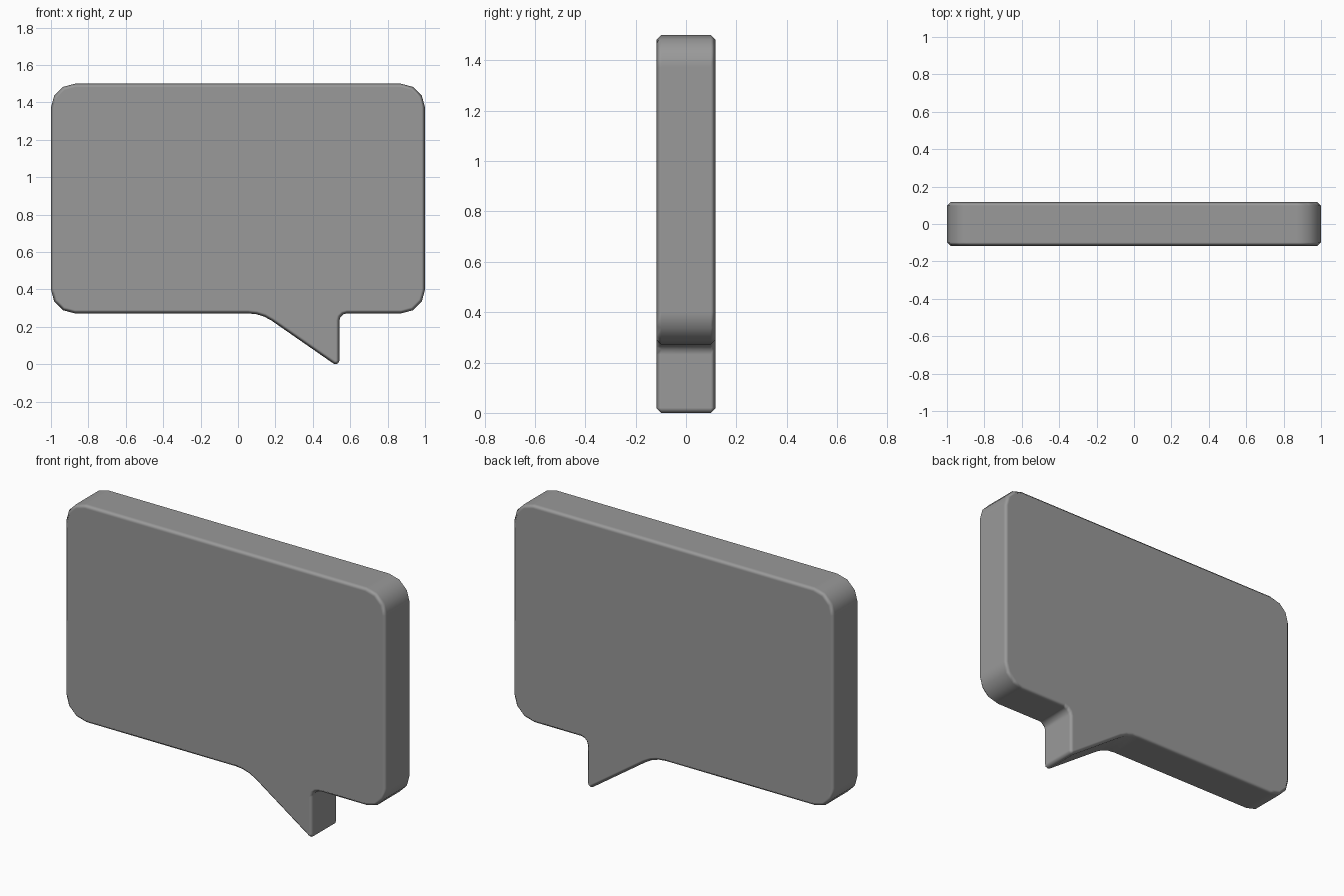
import bpy, bmesh
from math import cos, sin, radians

if "Cube" in bpy.data.objects:
    bpy.data.objects.remove(bpy.data.objects["Cube"])

HALF_DEPTH = 0.117
CHAMFER = 0.019
LEFT, RIGHT, BOTTOM, TOP, R = -1.0, 1.0, 0.272, 1.5, 0.128


def arc(x, z, r, a0, a1, steps):
    """Points along an arc in the x-z plane, angles in degrees."""
    angles = [radians(a0 + (a1 - a0) * i / steps) for i in range(steps + 1)]
    return [(x + r * cos(a), z + r * sin(a)) for a in angles]


def outline(inset):
    """Speech bubble outline, moved inward: outer arcs shrink, hollow arcs grow."""
    r = R - inset
    pts = []
    # Two left corners
    pts += arc(LEFT + R, TOP - R, r, 90, 180, 3)
    pts += arc(LEFT + R, BOTTOM + R, r, 180, 270, 3)
    # Tail: long fillet, pointed tip, short fillet
    pts += arc(0.055, 0.052, 0.22 + inset, 90, 55.3, 3)
    pts += arc(0.522, 0.02, 0.02 - inset, 235.3, 360, 3)
    pts += arc(0.582, 0.232, 0.04 + inset, 180, 90, 3)
    # Two right corners
    pts += arc(RIGHT - R, BOTTOM + R, r, 270, 360, 3)
    pts += arc(RIGHT - R, TOP - R, r, 0, 90, 3)
    return pts


# Four matching outlines through the depth: face, side, side, face
bm = bmesh.new()
rings = []
for y, inset in ((-HALF_DEPTH, CHAMFER), (-HALF_DEPTH + CHAMFER, 0),
                 (HALF_DEPTH - CHAMFER, 0), (HALF_DEPTH, CHAMFER)):
    rings.append([bm.verts.new((x, y, z)) for x, z in outline(inset)])

n = len(rings[0])
for a, b in zip(rings, rings[1:]):
    for i in range(n):
        j = (i + 1) % n
        bm.faces.new((a[i], a[j], b[j], b[i]))
bm.faces.new(rings[0])
bm.faces.new(rings[-1][::-1])
bmesh.ops.recalc_face_normals(bm, faces=bm.faces)
for f in bm.faces:
    f.smooth = True

mesh = bpy.data.meshes.new("speech_bubble")
bm.to_mesh(mesh)
bm.free()
bubble = bpy.data.objects.new("speech_bubble", mesh)
bpy.context.collection.objects.link(bubble)

# Dark grey surface
grey = bpy.data.materials.new("dark_grey")
grey.diffuse_color = (0.32, 0.32, 0.32, 1)
grey.use_nodes = True
grey.node_tree.nodes["Principled BSDF"].inputs["Base Color"].default_value = grey.diffuse_color
mesh.materials.append(grey)

# Large faces stay flat, chamfers blend softly
weighted = bubble.modifiers.new("weighted_normals", 'WEIGHTED_NORMAL')
weighted.weight = 100
